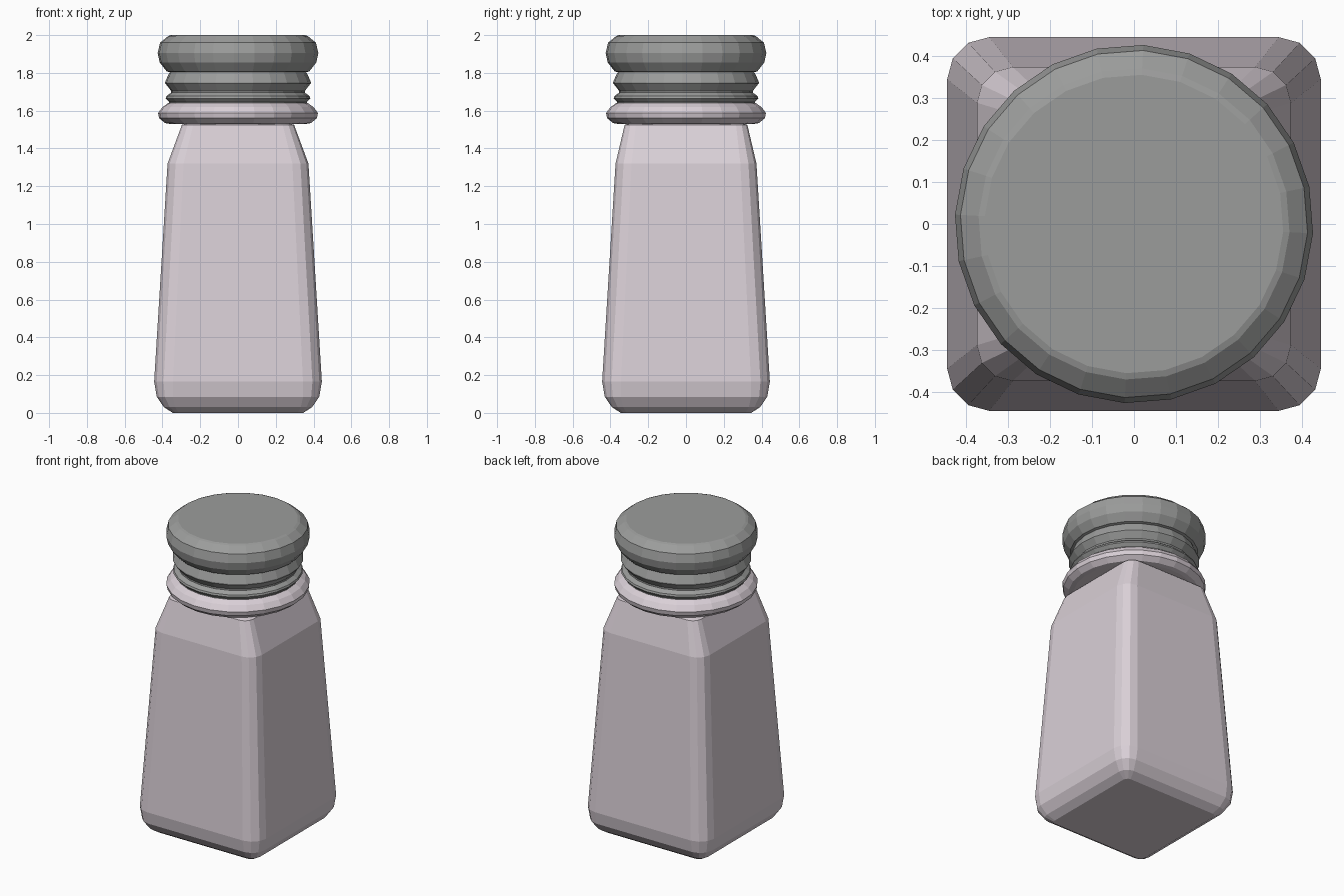
import bpy, bmesh, math

if "Cube" in bpy.data.objects:
    bpy.data.objects.remove(bpy.data.objects["Cube"])


def material(name, rgb):
    m = bpy.data.materials.new(name)
    m.diffuse_color = (*rgb, 1)
    m.use_nodes = True
    m.node_tree.nodes["Principled BSDF"].inputs["Base Color"].default_value = m.diffuse_color
    return m


GLASS = material("pale lilac glass", (0.70, 0.63, 0.68))
METAL = material("grey metal", (0.33, 0.335, 0.33))


def loft(name, rings, mat):
    """Skin a stack of equal-sized rings and close both ends."""
    bm = bmesh.new()
    loops = [[bm.verts.new(p) for p in ring] for ring in rings]
    n = len(loops[0])
    for a, b in zip(loops, loops[1:]):
        for i in range(n):
            j = (i + 1) % n
            bm.faces.new((a[i], a[j], b[j], b[i]))
    bm.faces.new(loops[0][::-1])
    bm.faces.new(loops[-1])
    me = bpy.data.meshes.new(name)
    bm.to_mesh(me)
    bm.free()
    me.materials.append(mat)
    ob = bpy.data.objects.new(name, me)
    bpy.context.collection.objects.link(ob)
    return ob


def rounded_rect(z, hx, hy, r):
    """Rectangle whose corners are three-segment arcs."""
    pts = []
    for q, (sx, sy) in enumerate(((1, 1), (-1, 1), (-1, -1), (1, -1))):
        for k in range(4):
            a = math.radians(90 * q + 30 * k)
            pts.append((sx * (hx - r) + r * math.cos(a),
                        sy * (hy - r) + r * math.sin(a), z))
    return pts


def circle(r, z, n=24):
    off = math.radians(-3)
    return [(r * math.cos(off + math.tau * i / n),
             r * math.sin(off + math.tau * i / n), z) for i in range(n)]


def lathe(name, profile, mat):
    return loft(name, [circle(r, z) for r, z in profile], mat)


# tapered square bottle
loft("bottle_body", [rounded_rect(*s) for s in (
    (0.0, 0.345, 0.345, 0.03),
    (0.03, 0.392, 0.392, 0.06),
    (0.085, 0.43, 0.43, 0.085),
    (0.165, 0.444, 0.444, 0.10),
    (1.32, 0.373, 0.373, 0.085),
    (1.525, 0.297, 0.325, 0.06),
    (1.535, 0.26, 0.29, 0.05))], GLASS)

# glass collar under the cap
lathe("neck_ring", [(0.36, 1.53), (0.387, 1.534), (0.418, 1.56), (0.424, 1.587),
                    (0.40, 1.62), (0.37, 1.64)], GLASS)

# metal screw threads
lathe("cap_thread", [(0.365, 1.635), (0.365, 1.645), (0.384, 1.665), (0.38, 1.677),
                     (0.355, 1.695), (0.355, 1.705), (0.386, 1.745),
                     (0.386, 1.752), (0.365, 1.80), (0.355, 1.81)], METAL)

# thick rounded lid
lathe("cap_lid", [(0.36, 1.803), (0.378, 1.808), (0.415, 1.855), (0.426, 1.905),
                  (0.413, 1.96), (0.37, 1.995), (0.355, 2.0)], METAL)
